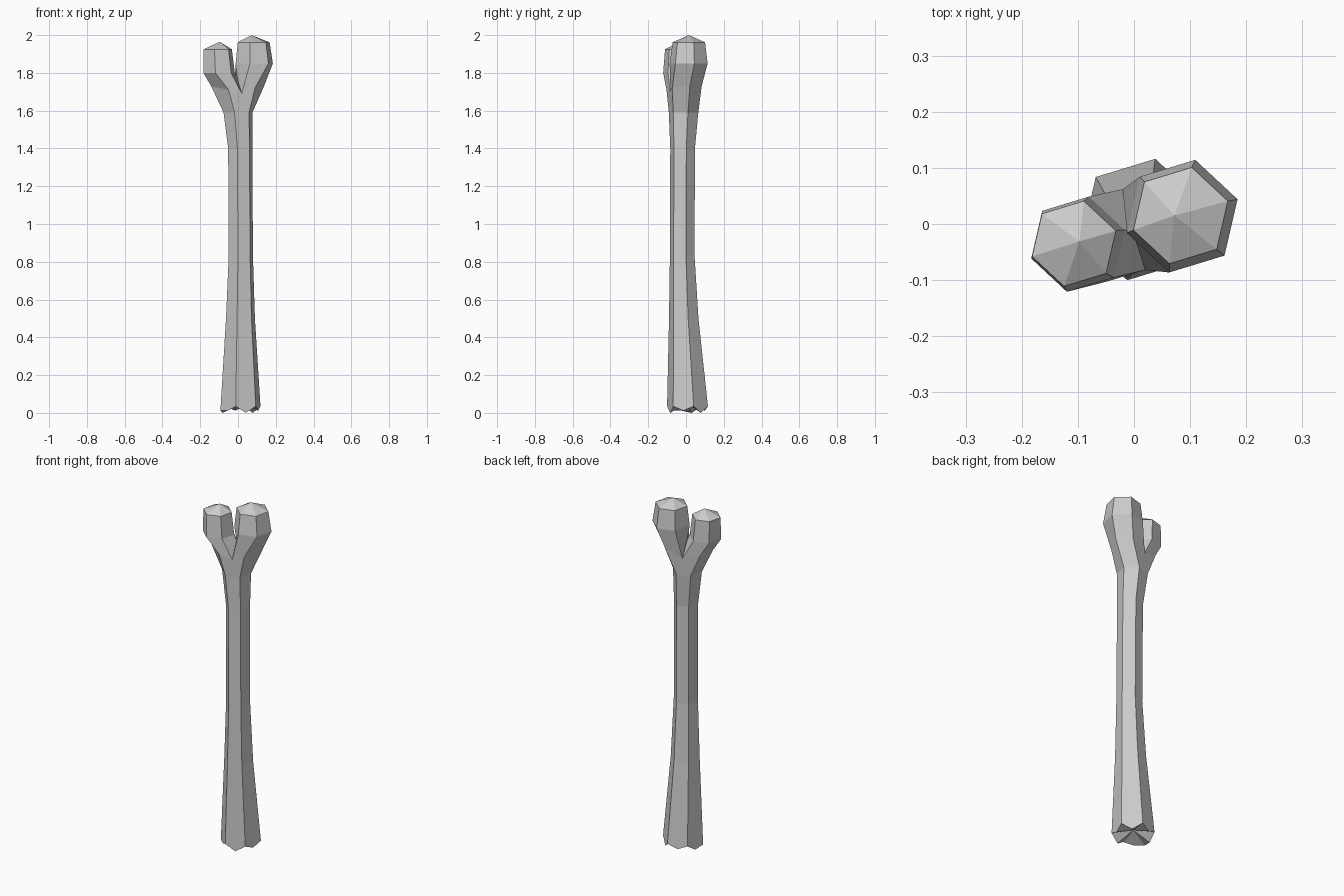
import bpy, bmesh, math

if "Cube" in bpy.data.objects:
    bpy.data.objects.remove(bpy.data.objects["Cube"])

PHASE = -103  # direction of the first hexagon corner, in degrees


def hexagon(cx, cy, r, z):
    """Corner points of a hexagon, counter-clockwise from the front."""
    return [(cx + r * math.cos(math.radians(PHASE + 60 * i)),
             cy + r * math.sin(math.radians(PHASE + 60 * i)), z) for i in range(6)]


bm = bmesh.new()


def verts(points):
    return [bm.verts.new(p) for p in points]


def bridge(low, high):
    for i in range(6):
        j = (i + 1) % 6
        bm.faces.new((low[i], low[j], high[j], high[i]))


def fan(ring, tip):
    for i in range(len(ring)):
        bm.faces.new((ring[i], ring[(i + 1) % len(ring)], tip))


# Shaft: hexagonal, narrow in the middle
foot = verts(hexagon(0.013, 0.008, 0.111, 0.035))
foot[5].co.z = 0.012
shaft = [foot] + [verts(hexagon(*h)) for h in (
    (0.013, -0.012, 0.080, 0.50),
    (0.015, -0.020, 0.067, 0.83),
    (0.012, -0.018, 0.067, 1.40),
    (0.000, -0.013, 0.080, 1.59))]
for low, high in zip(shaft[1:], shaft[2:]):
    bridge(low, high)

# Broken lower end: a jagged tooth in the middle of each side, hollowed centre
jagged = []
for i in range(6):
    a, b = foot[i], foot[(i + 1) % 6]
    mid = (a.co + b.co) / 2
    tooth = bm.verts.new((mid.x, mid.y, 0.0 if i % 2 == 0 else 0.012))
    jagged += [a, tooth]
    bm.faces.new((a, tooth, b, shaft[1][(i + 1) % 6], shaft[1][i]))
fan(jagged[::-1], bm.verts.new((0.013, 0.008, 0.05)))

# Fork: shoulders of both knobs around a shared crotch
front, saddle, back = verts([(0.02, -0.082, 1.69), (-0.003, -0.01, 1.77), (-0.02, 0.062, 1.69)])
a, b, c, d, e, f = verts([
    (-0.05, -0.103, 1.71), (0.09, -0.073, 1.72), (0.138, 0.02, 1.73),
    (0.075, 0.083, 1.73), (-0.115, 0.035, 1.72), (-0.142, -0.045, 1.73)])
neck = shaft[-1]
bm.faces.new((neck[0], neck[1], b, front, a))
bm.faces.new((neck[1], neck[2], c, b))
bm.faces.new((neck[2], neck[3], d, c))
bm.faces.new((neck[3], neck[4], e, back, d))
bm.faces.new((neck[4], neck[5], f, e))
bm.faces.new((neck[5], neck[0], a, f))


# Knobs: hexagonal bulbs with a low pointed cap
def knob(base, widest, crown, tip):
    wide, top = verts(hexagon(*widest)), verts(hexagon(*crown))
    bridge(base, wide)
    bridge(wide, top)
    fan(top, bm.verts.new(tip))


knob([a, front, saddle, back, e, f], (-0.100, -0.036, 0.087, 1.80),
     (-0.107, -0.035, 0.078, 1.925), (-0.097, -0.031, 1.965))
knob([front, b, c, d, back, saddle], (0.086, 0.014, 0.103, 1.85),
     (0.083, 0.015, 0.088, 1.962), (0.072, 0.015, 2.0))

bmesh.ops.recalc_face_normals(bm, faces=bm.faces)
mesh = bpy.data.meshes.new("bone")
bm.to_mesh(mesh)
bm.free()

# Single grey colour
grey = bpy.data.materials.new("bone_grey")
grey.diffuse_color = (0.6, 0.6, 0.6, 1)
grey.use_nodes = True
grey.node_tree.nodes["Principled BSDF"].inputs["Base Color"].default_value = grey.diffuse_color
mesh.materials.append(grey)
bpy.context.collection.objects.link(bpy.data.objects.new("bone", mesh))
